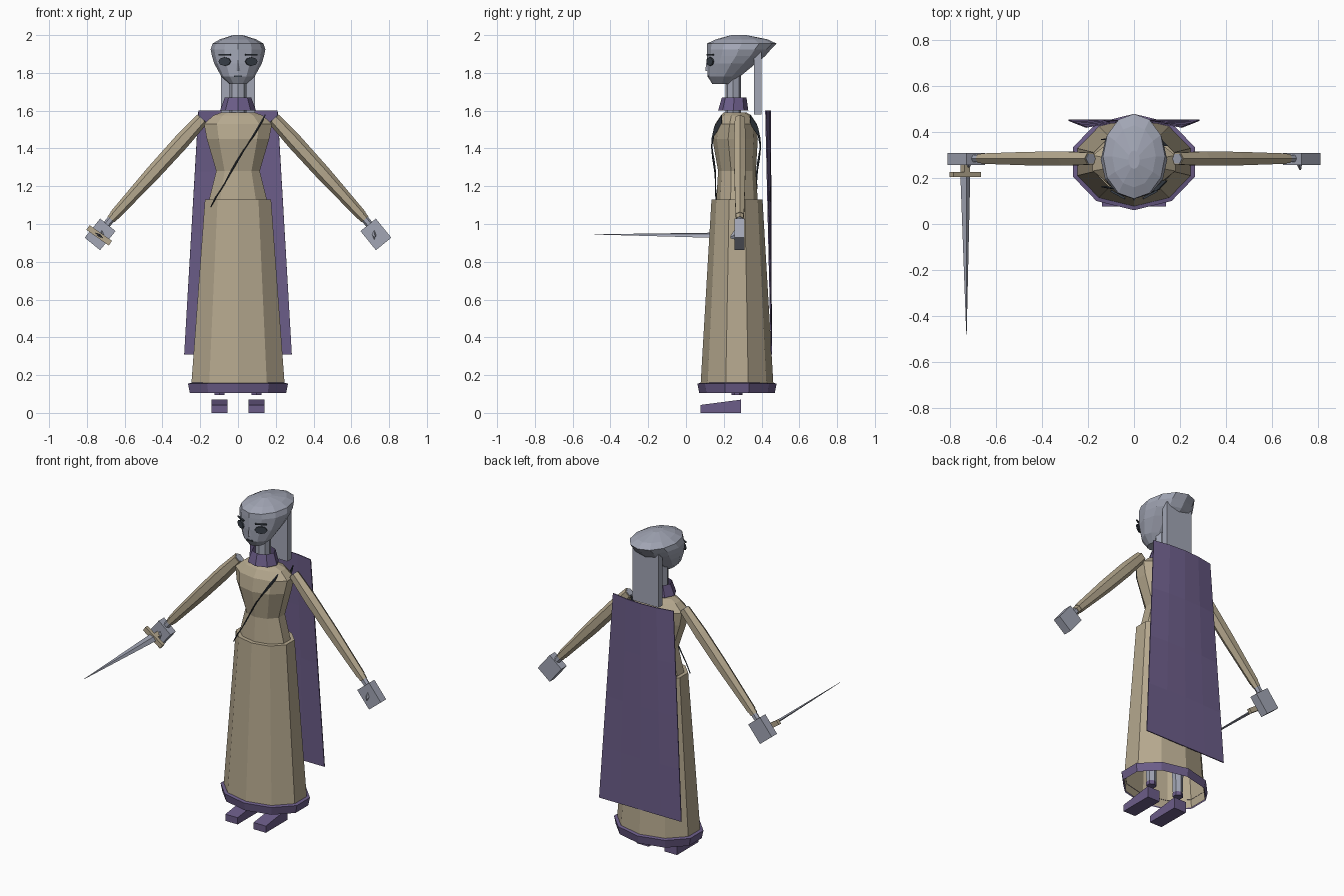
import bpy, bmesh, math
from mathutils import Vector, Matrix

cube = bpy.data.objects.get("Cube")
if cube:
    bpy.data.objects.remove(cube, do_unlink=True)


def material(name, rgb):
    m = bpy.data.materials.new(name)
    m.use_nodes = True
    m.diffuse_color = (*rgb, 1)
    m.node_tree.nodes["Principled BSDF"].inputs["Base Color"].default_value = (*rgb, 1)
    return m


GREY = material("pale_grey", (0.36, 0.38, 0.46))
TAN = material("tan_cloth", (0.46, 0.39, 0.27))
PURPLE = material("purple_cloth", (0.15, 0.11, 0.25))
DARK = material("dark_slate", (0.04, 0.05, 0.065))
X, Y, Z = Vector((1, 0, 0)), Vector((0, 1, 0)), Vector((0, 0, 1))


def finish(bm, name, mat):
    bmesh.ops.recalc_face_normals(bm, faces=bm.faces)
    me = bpy.data.meshes.new(name)
    bm.to_mesh(me)
    bm.free()
    me.materials.append(mat)
    ob = bpy.data.objects.new(name, me)
    bpy.context.collection.objects.link(ob)
    return ob


def loft(name, rings, mat, start=True, end=True, closed=True):
    """Skin a row of point rings; optionally cap either end."""
    bm = bmesh.new()
    rows = [[bm.verts.new(p) for p in r] for r in rings]
    n = len(rows[0])
    for a, b in zip(rows, rows[1:]):
        for i in range(n if closed else n - 1):
            j = (i + 1) % n
            bm.faces.new((a[i], a[j], b[j], b[i]))
    if start:
        bm.faces.new(rows[0])
    if end:
        bm.faces.new(rows[-1])
    return finish(bm, name, mat)


def ring(c, u, v, n):
    """Polygon with one corner towards -v."""
    angles = [2 * math.pi * i / n - math.pi / 2 for i in range(n)]
    return [Vector(c) + u * math.cos(a) + v * math.sin(a) for a in angles]


def stack(name, sections, mat, n=10, x=0, **kw):
    """Vertical loft from (z, centre y, half width, half depth)."""
    fit = max(math.cos(2 * math.pi * i / n - math.pi / 2) for i in range(n))
    return loft(name, [ring((x, y, z), X * rx / fit, Y * ry, n)
                       for z, y, rx, ry in sections], mat, **kw)


def limb(name, sections, mat, side, n=6):
    """Tube in the arm plane from (x, z, half width, half depth)."""
    pts = [Vector((side * s[0], 0.285, s[1])) for s in sections]
    d = (pts[-1] - pts[0]).normalized()
    across = d.cross(Y)
    return loft(name, [ring(p, Y * s[3], across * s[2], n)
                       for p, s in zip(pts, sections)], mat)


def box(name, centre, size, mat, rot=None):
    bm = bmesh.new()
    bmesh.ops.create_cube(bm, size=1)
    m = Matrix.Translation(centre) @ (rot or Matrix()) @ Matrix.Diagonal((*size, 1))
    bmesh.ops.transform(bm, matrix=m, verts=bm.verts)
    return finish(bm, name, mat)


# Dress
stack("skirt", [(0.11, 0.27, 0.25, 0.195), (1.13, 0.27, 0.175, 0.135)], TAN, start=False)
stack("hem", [(0.105, 0.27, 0.255, 0.2), (0.155, 0.27, 0.265, 0.21),
              (0.16, 0.27, 0.245, 0.19)], PURPLE, start=False, end=False)
stack("bodice", [(1.12, 0.27, 0.155, 0.11), (1.28, 0.27, 0.115, 0.1),
                 (1.45, 0.26, 0.165, 0.12), (1.53, 0.265, 0.18, 0.11),
                 (1.575, 0.265, 0.13, 0.08), (1.59, 0.26, 0.09, 0.06)], TAN)
stack("collar", [(1.6, 0.25, 0.095, 0.08), (1.67, 0.255, 0.07, 0.065)], PURPLE, n=8,
      start=False, end=False)

# Head and neck
stack("neck", [(1.57, 0.25, 0.045, 0.042), (1.8, 0.25, 0.045, 0.042)], GREY, n=8)
stack("head", [(1.74, 0.19, 0.045, 0.05), (1.78, 0.2, 0.088, 0.085),
               (1.85, 0.24, 0.126, 0.13), (1.89, 0.265, 0.138, 0.155),
               (1.925, 0.28, 0.145, 0.17), (1.955, 0.295, 0.135, 0.185),
               (1.978, 0.295, 0.095, 0.135), (2.0, 0.28, 0.025, 0.04)], GREY, n=12)
box("hair_fall", (0, 0.38, 1.745), (0.18, 0.04, 0.33), GREY)
loft("nose", [ring((0, 0.118, 1.875), X * 0.008, Y * 0.008, 4),
              ring((0, 0.12, 1.81), X * 0.016, Y * 0.018, 4)], GREY)
box("mouth", (0, 0.118, 1.782), (0.04, 0.009, 0.007), DARK)

# Curved cape, its middle furthest back
cape_rows = []
for k in range(5):
    t = k / 4
    half, depth = 0.21 + 0.075 * t, 0.025 * (1 - t)
    cape_rows.append([Vector((half * s, 0.45 + 0.005 * t - depth * s * s, 1.6 - 1.29 * t))
                      for s in (-1, -0.5, 0, 0.5, 1)])
cape = loft("cape", cape_rows, PURPLE, start=False, end=False, closed=False)
cape.modifiers.new("thickness", "SOLIDIFY").thickness = 0.006

# Diagonal sash, front and back
fronts = (0.19, 0.15, 0.138, 0.142, 0.153, 0.16, 0.158, 0.165)
for name, flip in (("sash_front", 1), ("sash_back", -1)):
    rows = []
    for i, y in enumerate(fronts):
        t = i / (len(fronts) - 1)
        c = Vector((0.13 - 0.26 * t, 0.265 + flip * (y - 0.265), 1.555 - 0.44 * t))
        rows.append([c + Vector((s * 0.012, 0, s * 0.025)) for s in (-1, 1)])
    sash = loft(name, rows, DARK, start=False, end=False, closed=False)
    sash.modifiers.new("thickness", "SOLIDIFY").thickness = 0.006

# Paired parts
for side, word in ((1, "left"), (-1, "right")):
    limb(word + "_sleeve", [(0.19, 1.555, 0.035, 0.03), (0.3, 1.435, 0.042, 0.036),
                            (0.45, 1.27, 0.04, 0.034), (0.655, 1.045, 0.028, 0.026)], TAN, side)
    limb(word + "_shoulder_cap", [(0.188, 1.558, 0.028, 0.024),
                                  (0.2, 1.545, 0.028, 0.024)], GREY, side)
    limb(word + "_cuff", [(0.64, 1.062, 0.026, 0.023), (0.672, 1.025, 0.024, 0.022)], TAN, side)
    limb(word + "_wrist", [(0.66, 1.04, 0.02, 0.018), (0.71, 0.98, 0.02, 0.018)], GREY, side)
    turn = Matrix.Rotation(side * math.radians(-39), 4, "Y")
    box(word + "_hand", (side * 0.73, 0.283, 0.945), (0.105, 0.053, 0.13), GREY, turn)
    loft(word + "_thumb", [ring((side * 0.72, 0.26, 0.945), X * 0.012, Z * 0.028, 4),
                           ring((side * 0.725, 0.235, 0.93), X * 0.003, Z * 0.005, 4)], GREY)
    stack(word + "_leg", [(0.12, 0.27, 0.025, 0.028), (0.8, 0.27, 0.045, 0.045)],
          GREY, n=6, x=side * 0.098)
    stack(word + "_ankle", [(0.095, 0.27, 0.026, 0.029), (0.12, 0.27, 0.026, 0.029)],
          PURPLE, n=6, x=side * 0.098)
    # Shoe slopes down to the toe
    shoe = box(word + "_shoe", (side * 0.098, 0.183, 0.035), (0.085, 0.215, 0.07), PURPLE)
    for v in shoe.data.vertices:
        if v.co.y < 0.1 and v.co.z > 0.05:
            v.co.z = 0.042
    # Eye and brow plates wrapped on the face
    face = Matrix.Rotation(side * math.radians(28), 4, "Z")
    u = face @ X
    normal = face @ Y
    eye = Vector((side * 0.07, 0.128, 1.86))
    loft(word + "_eye", [ring(eye + normal * d, u * 0.036, Z * 0.023, 8)
                         for d in (-0.004, 0.004)], DARK)
    box(word + "_brow", eye + Z * 0.036, (0.07, 0.009, 0.007), DARK, face)

# Dagger held in the right hand
tilt = Matrix.Rotation(math.radians(35), 4, "Y")
grip = Vector((-0.735, 0.215, 0.94))
box("dagger_guard", grip, (0.145, 0.022, 0.03), TAN, tilt)
box("dagger_grip", grip + Y * 0.03, (0.03, 0.06, 0.03), TAN, tilt)
wide, thin = tilt @ X, tilt @ Z
loft("dagger_blade", [ring(grip - Y * 0.01, wide * 0.026, thin * 0.009, 4),
                      ring((-0.73, -0.485, 0.945), wide * 0.001, thin * 0.001, 4)], GREY)
